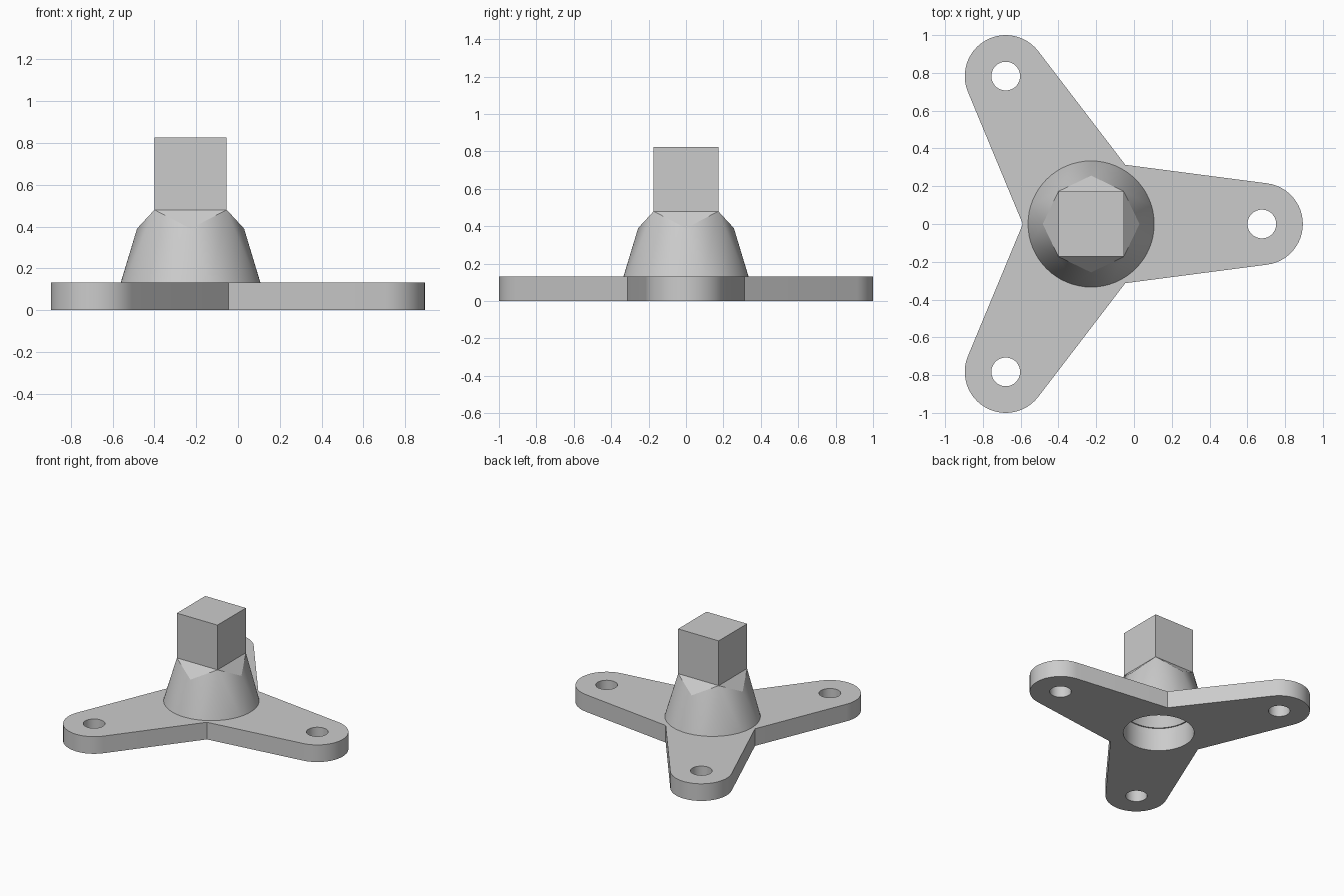
import bpy, bmesh, math
from mathutils import Vector, Matrix

cube = bpy.data.objects.get("Cube")
if cube:
    bpy.data.objects.remove(cube)

CX = -0.227                    # centre of the three-armed plate
ARM, TIP, HUB = 0.904, 0.217, 0.334
THICK, SHOULDER, TOP = 0.132, 0.48, 0.825
HALF = 0.173                   # half width of the square post

grey = bpy.data.materials.new("plain grey")
grey.use_nodes = True
colour = (0.6, 0.6, 0.6, 1)
grey.diffuse_color = colour
grey.node_tree.nodes["Principled BSDF"].inputs["Base Color"].default_value = colour


def make(name, bm):
    bmesh.ops.recalc_face_normals(bm, faces=bm.faces)
    mesh = bpy.data.meshes.new(name)
    bm.to_mesh(mesh)
    bm.free()
    mesh.materials.append(grey)
    ob = bpy.data.objects.new(name, mesh)
    bpy.context.collection.objects.link(ob)
    return ob


def select(ob):
    bpy.ops.object.select_all(action='DESELECT')
    ob.select_set(True)
    bpy.context.view_layer.objects.active = ob


def ring(radius, z, count, turn=0):
    return [Vector((CX + radius * math.cos(turn + math.tau * i / count),
                    radius * math.sin(turn + math.tau * i / count), z))
            for i in range(count)]


def cut(ob, x, y, z0, z1, r0, r1):
    """Subtract an upright cylinder or cone frustum."""
    bm = bmesh.new()
    bmesh.ops.create_cone(bm, cap_ends=True, segments=64, radius1=r0, radius2=r1,
                          depth=z1 - z0, matrix=Matrix.Translation((x, y, (z0 + z1) / 2)))
    cutter = make("cutter", bm)
    cutter.hide_render = True
    mod = ob.modifiers.new("cut", 'BOOLEAN')
    mod.operation, mod.solver, mod.object = 'DIFFERENCE', 'EXACT', cutter
    select(ob)
    bpy.ops.object.modifier_apply(modifier=mod.name)
    bpy.data.objects.remove(cutter)


# Plate: three tapered arms with round tips meeting in sharp notches
taper = math.asin((HUB - TIP) / ARM)
sweep = math.pi / 2 - taper
notch = HUB / math.cos(math.pi / 3 - sweep)
outline = []
for k in range(3):
    a = k * math.tau / 3
    for i in range(25):
        t = a - sweep + 2 * sweep * i / 24
        outline.append((CX + ARM * math.cos(a) + TIP * math.cos(t),
                        ARM * math.sin(a) + TIP * math.sin(t), 0))
    n = a + math.pi / 3
    outline.append((CX + notch * math.cos(n), notch * math.sin(n), 0))
bm = bmesh.new()
face = bm.faces.new([bm.verts.new(p) for p in outline])
up = bmesh.ops.extrude_face_region(bm, geom=[face])["geom"]
bmesh.ops.translate(bm, vec=(0, 0, THICK),
                    verts=[v for v in up if isinstance(v, bmesh.types.BMVert)])
plate = make("base_plate", bm)
for k in range(3):
    a = k * math.tau / 3
    cut(plate, CX + ARM * math.cos(a), ARM * math.sin(a), -0.1, 0.3, 0.076, 0.076)
cut(plate, CX, 0, -0.1, 0.3, 0.25, 0.25)

# Hub: round foot blending through a turned square into the square shoulder
bm = bmesh.new()
points = (ring(HUB, THICK, 64) + ring(0.256, 0.39, 4)
          + ring(HALF * math.sqrt(2), SHOULDER, 4, math.pi / 4))
hull = bmesh.ops.convex_hull(bm, input=[bm.verts.new(p) for p in points])
bmesh.ops.delete(bm, geom=hull["geom_interior"], context='VERTS')
hub = make("hub", bm)
cut(hub, CX, 0, 0.05, 0.18, 0.25, 0.25)
cut(hub, CX, 0, 0.17, 0.38, 0.245, 0.165)

# Square post
bm = bmesh.new()
bmesh.ops.create_cube(bm, size=1, matrix=Matrix.Translation((CX, 0, (SHOULDER + TOP) / 2))
                      @ Matrix.Diagonal((2 * HALF, 2 * HALF, TOP - SHOULDER, 1)))
make("square_post", bm)

for ob in (plate, hub):
    select(ob)
    bpy.ops.object.shade_smooth_by_angle(angle=math.radians(20))
